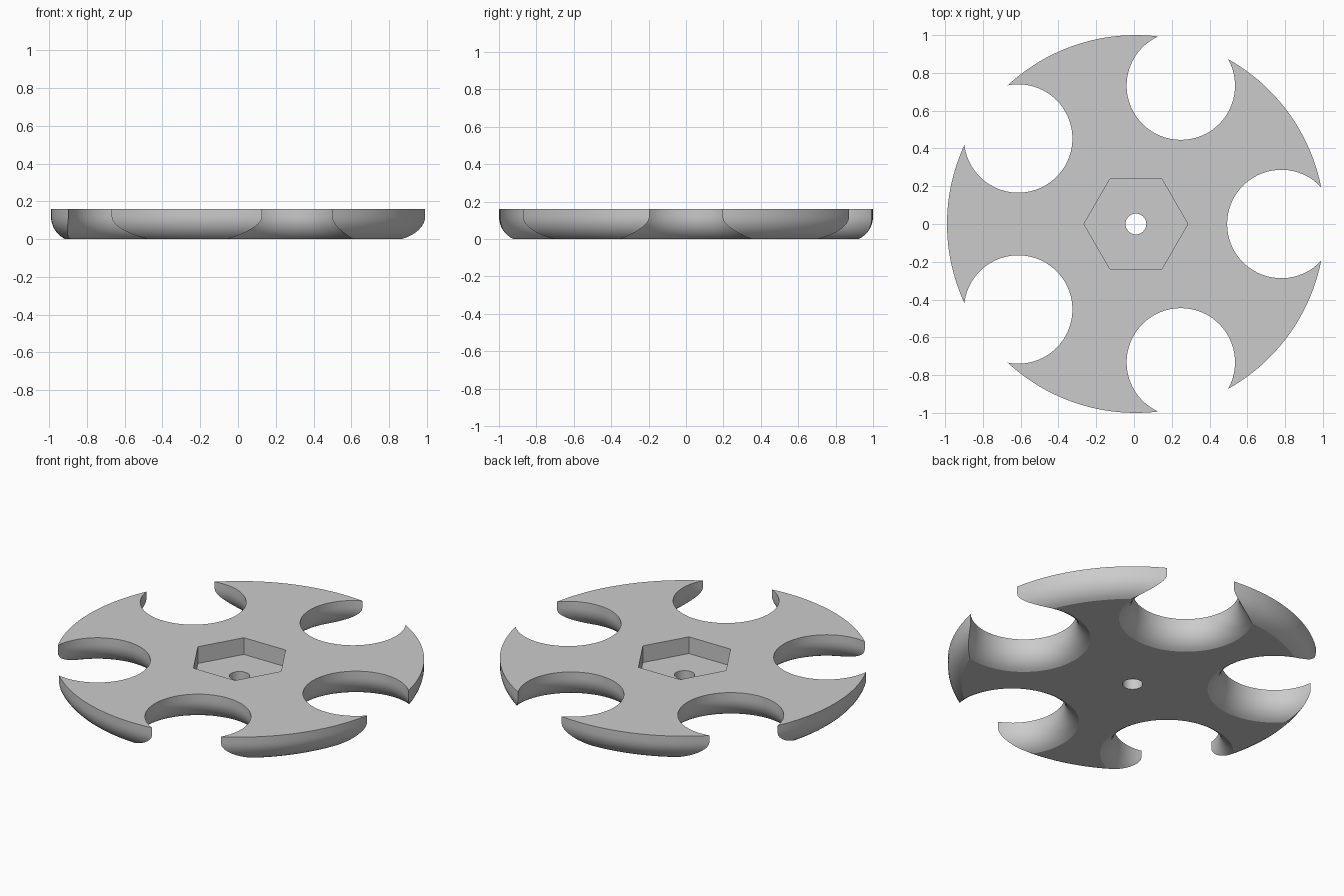
import bpy, bmesh
from math import cos, sin, acos, atan2, sqrt, asin, pi, tau

if "Cube" in bpy.data.objects:
    bpy.data.objects.remove(bpy.data.objects["Cube"], do_unlink=True)

CENTRE_X = 0.01
HEIGHT = 0.16
RIM, NOTCH, NOTCH_DIST, COUNT = 1.0, 0.287, 0.77, 5
ROUND_H, ROUND_IN = 0.12, 0.075      # height and inset of the rounded lower edge
HEX_R, HEX_DEPTH, BORE = 0.275, 0.10, 0.055


def outline(inset):
    """Scalloped disc outline, shrunk evenly by the inset."""
    R, r, d = RIM - inset, NOTCH + inset, NOTCH_DIST
    tip = acos((R * R + d * d - r * r) / (2 * R * d))
    sweep = atan2(R * sin(tip), R * cos(tip) - d)
    points = []
    for k in range(COUNT):
        a = k * tau / COUNT
        # notch arc, tip to tip through its inner side
        n = 48
        for i in range(n):
            t = -sweep - (tau - 2 * sweep) * i / n
            x, y = d + r * cos(t), r * sin(t)
            points.append((x * cos(a) - y * sin(a), x * sin(a) + y * cos(a)))
        # rim arc up to the next notch
        m = 24
        for i in range(m):
            t = a + tip + (tau / COUNT - 2 * tip) * i / m
            points.append((R * cos(t), R * sin(t)))
    return points


def polygon(radius, sides):
    return [(radius * cos(i * tau / sides), radius * sin(i * tau / sides))
            for i in range(sides)]


bm = bmesh.new()


def ring(points, z):
    return [bm.verts.new((x + CENTRE_X, y, z)) for x, y in points]


def wall(a, b):
    for i in range(len(a)):
        j = (i + 1) % len(a)
        bm.faces.new((a[i], a[j], b[j], b[i]))


def cap(outer, inner):
    """Flat face between an outer loop and an inner loop."""
    edges = [bm.edges.get((loop[i - 1], loop[i]))
             for loop in (outer, inner) for i in range(len(loop))]
    bmesh.ops.triangle_fill(bm, edges=edges, use_beauty=True)


# Outer wall: straight above, rounded inwards below
arc_r = (ROUND_H ** 2 + ROUND_IN ** 2) / (2 * ROUND_IN)
arc_end = asin(ROUND_H / arc_r)
rings = [ring(outline(0), HEIGHT)]
STEPS = 8
for s in range(STEPS + 1):
    t = arc_end * s / STEPS
    rings.append(ring(outline(arc_r * (1 - cos(t))), ROUND_H - arc_r * sin(t)))
for upper, lower in zip(rings, rings[1:]):
    wall(upper, lower)

# Hexagonal pocket and centre bore
hex_top = ring(polygon(HEX_R, 6), HEIGHT)
hex_floor = ring(polygon(HEX_R, 6), HEIGHT - HEX_DEPTH)
bore_top = ring(polygon(BORE, 40), HEIGHT - HEX_DEPTH)
bore_base = ring(polygon(BORE, 40), 0)
wall(hex_top, hex_floor)
wall(bore_top, bore_base)

# Top, pocket floor and underside
cap(rings[0], hex_top)
cap(hex_floor, bore_top)
cap(rings[-1], bore_base)

bmesh.ops.recalc_face_normals(bm, faces=bm.faces[:])
mesh = bpy.data.meshes.new("scalloped_knob")
bm.to_mesh(mesh)
bm.free()
knob = bpy.data.objects.new("scalloped_knob", mesh)
bpy.context.collection.objects.link(knob)

# Plain grey material
grey = bpy.data.materials.new("plain_grey")
grey.use_nodes = True
colour = (0.6, 0.6, 0.6, 1.0)
grey.diffuse_color = colour
grey.node_tree.nodes["Principled BSDF"].inputs["Base Color"].default_value = colour
mesh.materials.append(grey)

# Smooth curves, crisp corners
for other in bpy.context.selected_objects:
    other.select_set(False)
knob.select_set(True)
bpy.context.view_layer.objects.active = knob
bpy.ops.object.shade_smooth_by_angle(angle=pi / 9)
